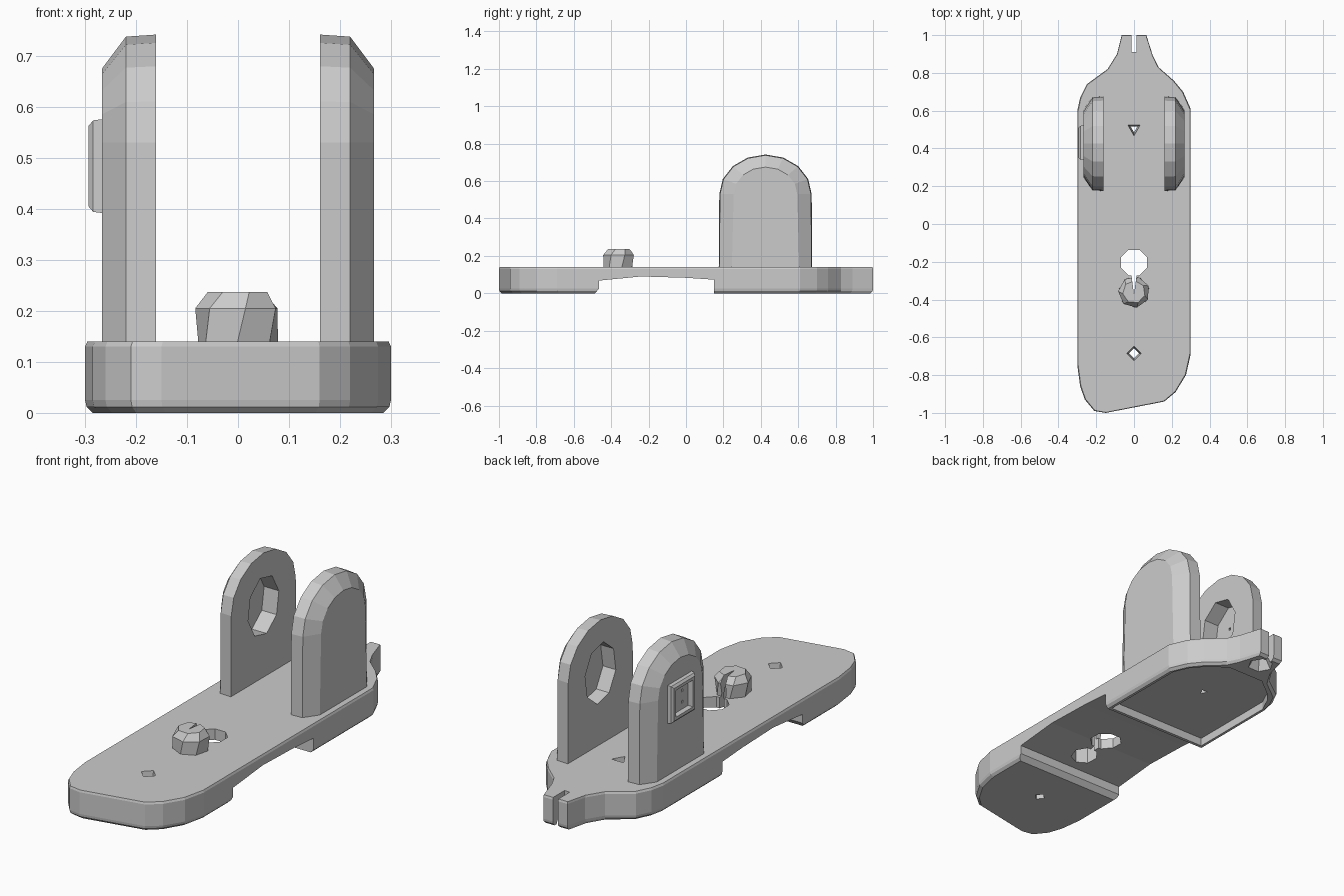
import bpy, bmesh
from math import sin, cos, pi

if "Cube" in bpy.data.objects:
    bpy.data.objects.remove(bpy.data.objects["Cube"])


def loft(name, rings):
    """Solid skinned through rings of equal point count, capped at both ends."""
    bm = bmesh.new()
    vs = [[bm.verts.new(p) for p in r] for r in rings]
    n = len(rings[0])
    for a, b in zip(vs, vs[1:]):
        for i in range(n):
            j = (i + 1) % n
            bm.faces.new((a[i], a[j], b[j], b[i]))
    bm.faces.new(vs[0])
    bm.faces.new(vs[-1])
    bmesh.ops.recalc_face_normals(bm, faces=bm.faces)
    me = bpy.data.meshes.new(name)
    bm.to_mesh(me)
    bm.free()
    ob = bpy.data.objects.new(name, me)
    bpy.context.collection.objects.link(ob)
    return ob


def ring_z(y, r, z, n, start=0.0):
    return [(r * cos(start + 2 * pi * i / n), y + r * sin(start + 2 * pi * i / n), z)
            for i in range(n)]


def ring_x(x, ry, rz, n, start=0.0, y=0.425, z=0.485):
    return [(x, y + ry * cos(start + 2 * pi * i / n), z + rz * sin(start + 2 * pi * i / n))
            for i in range(n)]


def box(name, x0, x1, y0, y1, z0, z1):
    return loft(name, [[(x0, y0, z), (x1, y0, z), (x1, y1, z), (x0, y1, z)] for z in (z0, z1)])


def cut(ob, cutters):
    for c in cutters:
        c.hide_render = True
        m = ob.modifiers.new("cut", 'BOOLEAN')
        m.operation, m.solver, m.object = 'DIFFERENCE', 'EXACT', c
        bpy.context.view_layer.objects.active = ob
        bpy.ops.object.modifier_apply(modifier=m.name)


# Base plate: outline with slightly chamfered lower and upper edges
outline = [(0.065, 1), (-0.065, 1), (-0.09, 0.9), (-0.14, 0.82), (-0.25, 0.74), (-0.285, 0.67),
           (-0.3, 0.6), (-0.3, -0.75), (-0.285, -0.86), (-0.26, -0.93), (-0.21, -0.99),
           (-0.15, -1), (0.16, -0.94), (0.22, -0.89), (0.275, -0.8), (0.3, -0.69),
           (0.3, 0.61), (0.26, 0.7), (0.21, 0.76), (0.13, 0.83), (0.1, 0.89)]
levels = [(0, 0.95, 0.985), (0.012, 0.99, 0.998), (0.025, 1, 1), (0.13, 1, 1), (0.14, 0.985, 0.997)]
plate = loft("base_plate", [[(x * sx, y * sy, z) for x, y in outline] for z, sx, sy in levels])

# Hollow knob in front of the keyhole
knob = loft("knob", [ring_z(-0.36, r, z, 7, s) for r, z, s in
                     ((0.08, 0.135, 0.2), (0.084, 0.205, 0.4), (0.06, 0.237, 0.6))])

# Cutters for the arched underside, rear pocket, keyhole, slots and screw holes
under = [(-0.495, -0.01), (-0.465, 0.025), (-0.465, 0.068), (-0.24, 0.09), (0.0, 0.083),
         (0.15, 0.073), (0.15, -0.01)]
arch = loft("cut_arch", [[(x, y, z) for y, z in under] for x in (-0.5, 0.5)])
half = [(0.272, 0.165), (0.272, 0.61), (0.235, 0.69), (0.19, 0.74), (0.1, 0.81)]
rear = loft("cut_rear", [[(x, y, z) for x, y in half] + [(-x, y, z) for x, y in half[::-1]]
                         for z in (-0.05, 0.04)])
keyhole = loft("cut_keyhole", [ring_z(-0.205, 0.074, z, 8, pi / 8) for z in (-0.1, 0.3)])
slot = loft("cut_slot", [[(-0.02, -0.22, z), (0, -0.375, z), (0.02, -0.22, z)] for z in (-0.1, 0.4)])
hollow = loft("cut_hollow", [ring_z(-0.36, r, z, 7, 0.2) for r, z in ((0.066, -0.1), (0.062, 0.15), (0.045, 0.2))])
notch = box("cut_notch", -0.014, 0.014, 0.91, 1.1, -0.1, 0.3)
sink = loft("cut_sink", [ring_z(0.92, r, z, 6) for r, z in ((0.065, -0.01), (0.015, 0.08))])
screws = [loft("cut_screw", [ring_z(y, r, z, n, s) for r, z in ((b, -0.1), (b, 0.07), (0.04, 0.15))])
          for y, n, s, b in ((0.505, 3, -pi / 2, 0.02), (-0.685, 4, -pi / 2, 0.026))]
cut(plate, [arch, rear, keyhole, slot, hollow, notch, sink] + screws)
cut(knob, [slot, hollow])


# Arched side lugs with a chamfered outer face and an inner recess
def arch_ring(x, ry, top, foot):
    arc = [(x, 0.425 + ry * cos(pi * i / 8), 0.53 + (top - 0.53) * sin(pi * i / 8)) for i in range(9)]
    return [(x, 0.425 + foot, 0.13)] + arc + [(x, 0.425 - foot, 0.13)]


lugs, temp = [], []
for side, label, depth in ((-1, "left_lug", 0.24), (1, "right_lug", 0.23)):
    lug = loft(label, [arch_ring(side * x, ry, top, f) for x, ry, top, f in
                       ((0.161, 0.247, 0.742, 0.25), (0.22, 0.243, 0.738, 0.247), (0.267, 0.17, 0.675, 0.18))])
    recess = loft("cut_recess", [ring_x(side * x, 0.12, 0.145, 8, 0.2) for x in (0.1, depth)])
    cut(lug, [recess])
    lugs.append(lug)
    temp.append(recess)

# Square framed boss on the outside of the left lug
boss = loft("square_boss", [ring_x(x, r, r, 4, pi / 4, 0.43, 0.484) for x, r in
                            ((-0.255, 0.132), (-0.284, 0.127), (-0.293, 0.112))])
pocket = loft("cut_pocket", [ring_x(x, r, r, 4, pi / 4, 0.43, 0.484) for x, r in
                             ((-0.35, 0.095), (-0.268, 0.09))])
pins = [box("cut_pin", -0.4, -0.2, 0.404, 0.416, z - 0.006, z + 0.006) for z in (0.455, 0.51)]
cut(boss, [pocket] + pins)
cut(lugs[0], pins)

# Remove the cutters
for c in [arch, rear, keyhole, slot, hollow, notch, sink, pocket] + screws + temp + pins:
    bpy.data.objects.remove(c)
